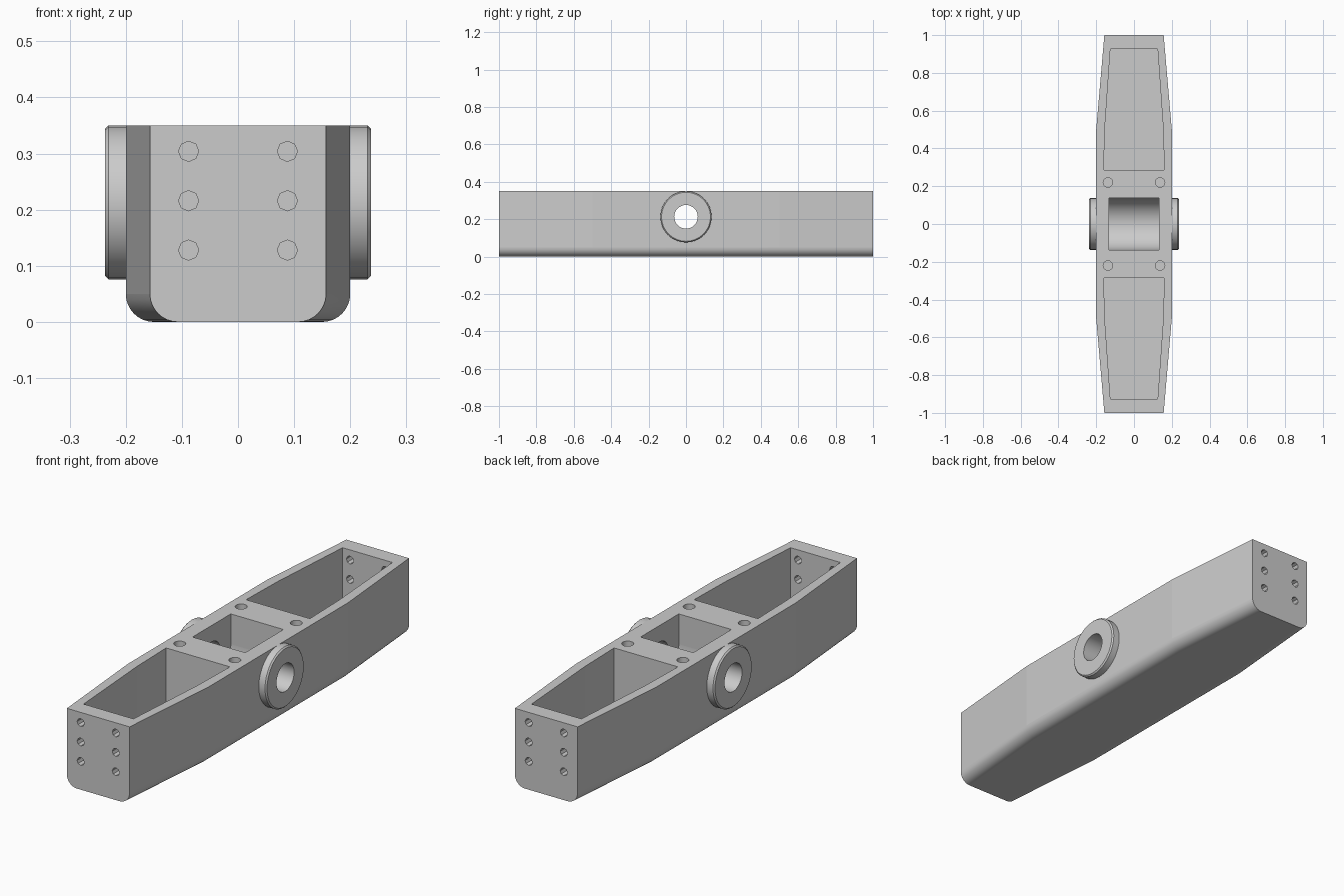
import bpy, bmesh, math
from mathutils import Vector

cube = bpy.data.objects.get("Cube")
if cube:
    bpy.data.objects.remove(cube, do_unlink=True)

grey = bpy.data.materials.new("plain grey")
grey.use_nodes = True
grey.diffuse_color = (0.6, 0.6, 0.6, 1)
grey.node_tree.nodes["Principled BSDF"].inputs["Base Color"].default_value = (0.6, 0.6, 0.6, 1)

HEIGHT, AXLE_Z, BORE, BOSS = 0.35, 0.213, 0.063, 0.137
cutters = []


def finish(name, bm):
    bmesh.ops.recalc_face_normals(bm, faces=bm.faces)
    mesh = bpy.data.meshes.new(name)
    bm.to_mesh(mesh)
    bm.free()
    mesh.materials.append(grey)
    obj = bpy.data.objects.new(name, mesh)
    bpy.context.collection.objects.link(obj)
    return obj


def loft(name, sections):
    """Skin a row of matching closed sections and cap both ends."""
    bm = bmesh.new()
    rings = [[bm.verts.new(p) for p in s] for s in sections]
    n = len(rings[0])
    for a, b in zip(rings, rings[1:]):
        for i in range(n):
            j = (i + 1) % n
            bm.faces.new((a[i], a[j], b[j], b[i]))
    bm.faces.new(rings[0])
    bm.faces.new(rings[-1])
    return finish(name, bm)


def arc(cu, cv, r, start, end, steps):
    angles = [math.radians(start + (end - start) * i / steps) for i in range(steps + 1)]
    return [(cu + r * math.cos(a), cv + r * math.sin(a)) for a in angles]


def cutter(name, points, axis, lo, hi):
    """Prism of a 2D outline along one axis, used to cut the body."""
    def place(u, v, w):
        return {"x": (w, u, v), "y": (u, w, v), "z": (u, v, w)}[axis]
    obj = loft(name, [[place(u, v, w) for u, v in points] for w in (lo, hi)])
    obj.hide_render = True
    cutters.append(obj)


def circle(cu, cv, r, steps):
    return arc(cu, cv, r, 0, 360, steps)[:-1]


def shade(obj):
    # smooth the curved strips, keep the broad planes flat
    bpy.ops.object.select_all(action="DESELECT")
    obj.select_set(True)
    bpy.context.view_layer.objects.active = obj
    bpy.ops.object.shade_smooth_by_angle(angle=math.radians(32))
    for face in obj.data.polygons:
        if face.area > 0.02:
            face.use_smooth = False


# Body: tapered bar with rounded lower edges
def body_section(y, half):
    r = 0.05
    left = arc(r - half, r, r, 180, 270, 8)
    right = arc(half - r, r, r, 270, 360, 8)
    outline = [(-half, HEIGHT)] + left + right + [(half, HEIGHT)]
    return [(x, y, z) for x, z in outline]


body = loft("body", [body_section(y, h) for y, h in
                     ((-1, 0.157), (-0.5, 0.2), (0.5, 0.2), (1, 0.157))])

# Wheel well with a round floor, and the axle bore
well = [(0.137, 0.5)] + arc(0, AXLE_Z, 0.137, 0, -180, 32) + [(-0.137, 0.5)]
cutter("well_cutter", well, "x", -0.132, 0.132)
cutter("bore_cutter", circle(0, AXLE_Z, BORE, 32), "x", -0.4, 0.4)

for s in (-1, 1):
    # End pockets follow the taper of the body
    half_outline = [(0.16, 0.286 * s), (0.155, 0.5 * s), (0.125, 0.927 * s)]
    pocket = half_outline + [(-x, y) for x, y in reversed(half_outline)]
    cutter("pocket_cutter", pocket, "z", 0.04, 0.5)
    for x in (-1, 1):
        # Screw holes in the top and through the end walls
        cutter("top_hole_cutter", circle(0.138 * x, 0.22 * s, 0.025, 20), "z", 0.1, 0.5)
        for z in (0.128, 0.216, 0.304):
            lo, hi = sorted((0.9 * s, 1.1 * s))
            cutter("end_hole_cutter", circle(0.088 * x, z, 0.018, 8), "y", lo, hi)

for c in cutters:
    mod = body.modifiers.new(c.name, "BOOLEAN")
    mod.operation, mod.solver, mod.object = "DIFFERENCE", "EXACT", c
graph = bpy.context.evaluated_depsgraph_get()
cut_mesh = bpy.data.meshes.new_from_object(body.evaluated_get(graph))
body.modifiers.clear()
body.data = cut_mesh
cut_mesh.materials.clear()
cut_mesh.materials.append(grey)
for face in cut_mesh.polygons:
    face.material_index = 0
for c in cutters:
    bpy.data.objects.remove(c, do_unlink=True)
shade(body)

# Axle bosses: chamfered rings on both sides
for side, s in (("left", 1), ("right", -1)):
    profile = [(0.199, BORE), (0.237, BORE), (0.237, BOSS - 0.006),
               (0.231, BOSS), (0.199, BOSS)]
    bm = bmesh.new()
    verts = [bm.verts.new((s * x, 0, AXLE_Z + r)) for x, r in profile]
    edges = [bm.edges.new((verts[i], verts[i - 1])) for i in range(len(verts))]
    bmesh.ops.spin(bm, geom=verts + edges, cent=Vector((0, 0, AXLE_Z)), axis=(1, 0, 0),
                   angle=math.tau, steps=32, use_merge=True)
    bmesh.ops.remove_doubles(bm, verts=bm.verts, dist=0.0001)
    shade(finish(side + "_axle_boss", bm))
